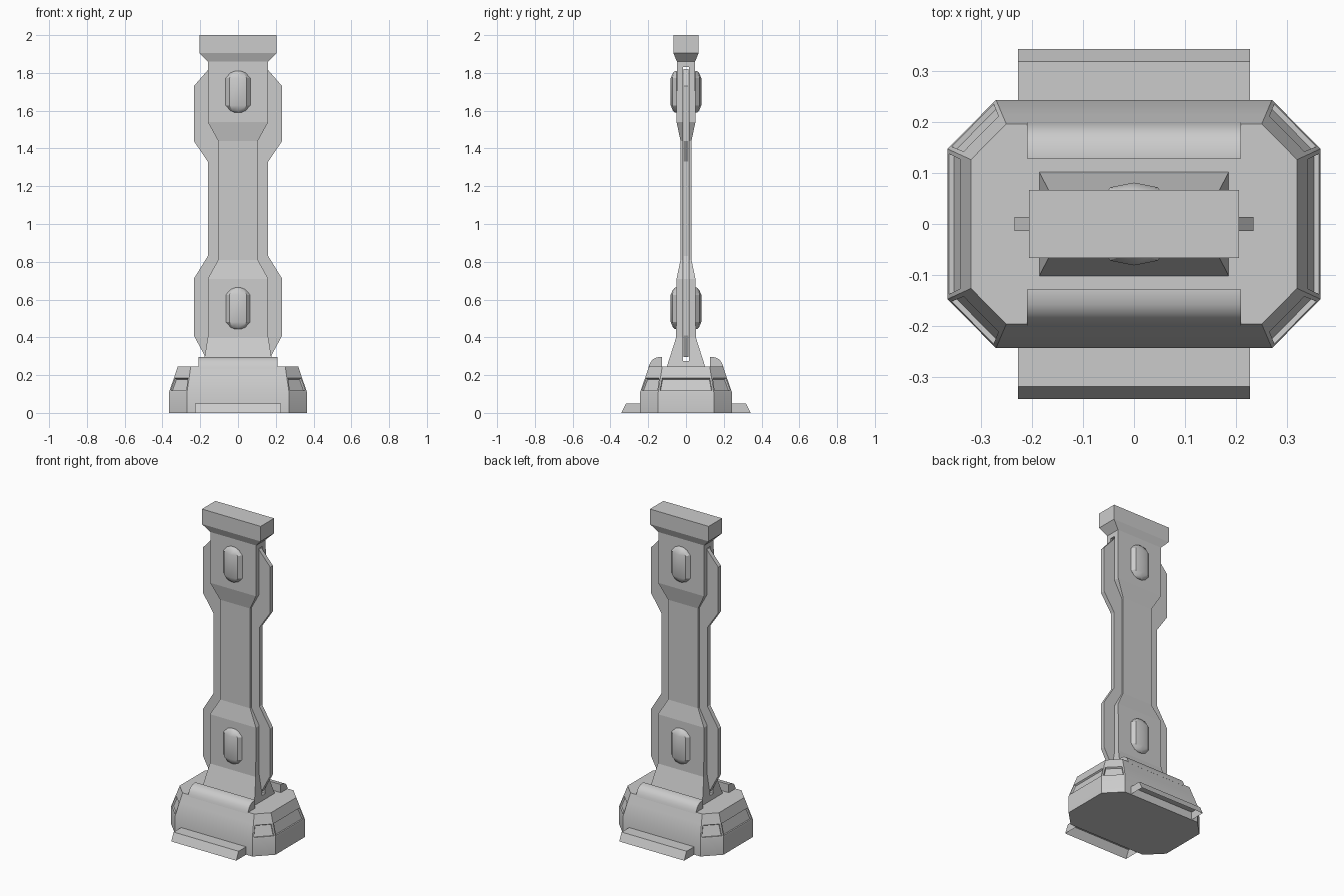
import bpy, bmesh, math

if "Cube" in bpy.data.objects:
    bpy.data.objects.remove(bpy.data.objects["Cube"])


def finish(bm, name, smooth=None):
    bmesh.ops.recalc_face_normals(bm, faces=bm.faces)
    me = bpy.data.meshes.new(name)
    bm.to_mesh(me)
    bm.free()
    ob = bpy.data.objects.new(name, me)
    bpy.context.collection.objects.link(ob)
    bpy.ops.object.select_all(action='DESELECT')
    bpy.context.view_layer.objects.active = ob
    ob.select_set(True)
    if smooth:
        bpy.ops.object.shade_smooth_by_angle(angle=math.radians(smooth))
    return ob


def loft(rings):
    """Closed skin through a list of equal-length point rings."""
    bm = bmesh.new()
    vs = [[bm.verts.new(p) for p in r] for r in rings]
    n = len(rings[0])
    for a, b in zip(vs, vs[1:]):
        for i in range(n):
            j = (i + 1) % n
            bm.faces.new((a[i], a[j], b[j], b[i]))
    bm.faces.new(vs[0][::-1])
    bm.faces.new(vs[-1])
    bmesh.ops.recalc_face_normals(bm, faces=bm.faces)
    return bm


def x_prism(profile, hx, sign=1):
    return loft([[(x, sign * y, z) for y, z in profile] for x in (-hx, hx)])


def rect(z, hx, hy):
    return [(hx, hy, z), (-hx, hy, z), (-hx, -hy, z), (hx, -hy, z)]


# Octagonal base with sunken panels on the end and corner slopes
def octagon(z, t):
    mix = lambda a, b: a + (b - a) * t
    ax, ay = mix(0.27, 0.25), mix(0.243, 0.196)
    bx, by = mix(0.365, 0.319), mix(0.147, 0.126)
    q = [(bx, by), (ax, ay)]
    pts = q + [(-x, y) for x, y in q[::-1]]
    pts += [(-x, -y) for x, y in pts]
    return [(x, y, z) for x, y in pts]


bm = loft([octagon(0, 0), octagon(0.11, 0), octagon(0.192, 0.61), octagon(0.245, 1)])
panels = [f for f in bm.faces
          if 0.12 < f.calc_center_median().z < 0.18 and abs(f.normal.x) > 0.3]
bmesh.ops.inset_individual(bm, faces=panels, thickness=0.012)
bmesh.ops.inset_individual(bm, faces=panels, thickness=0.004, depth=-0.01)
finish(bm, "base", 25)

# Rounded ridges and foot flanges, front and back
ridge = [(0.128, 0.235), (0.2, 0.235), (0.196, 0.25), (0.188, 0.268),
         (0.176, 0.283), (0.158, 0.293), (0.135, 0.297), (0.128, 0.297)]
flange = [(0.2, 0), (0.342, 0), (0.318, 0.05), (0.2, 0.05)]
for side, s in (("front", -1), ("back", 1)):
    finish(x_prism(ridge, 0.209, s), side + "_ridge", 30)
    bm = x_prism(flange, 0.227, s)
    under = [f for f in bm.faces if all(v.co.z < 0.001 for v in f.verts)]
    bmesh.ops.delete(bm, geom=under, context='FACES_ONLY')
    finish(bm, side + "_flange")

# Pillar core with head block and flared foot: (z, half width, half depth)
sections = [(0.24, 0.186, 0.103), (0.40, 0.16, 0.052), (0.71, 0.16, 0.05),
            (0.81, 0.105, 0.029), (1.44, 0.105, 0.029), (1.54, 0.16, 0.05),
            (1.86, 0.16, 0.048), (1.905, 0.205, 0.067), (2.0, 0.205, 0.067)]
core = finish(loft([rect(*s) for s in sections]), "pillar_core")

# Slot through the core that holds the fin
slot = finish(loft([rect(0.275, 0.4, 0.0165), rect(1.83, 0.4, 0.0165)]), "slot_cutter")
slot.hide_render = True
cut = core.modifiers.new("slot", 'BOOLEAN')
cut.operation, cut.solver, cut.object = 'DIFFERENCE', 'EXACT', slot
bpy.context.view_layer.objects.active = core
bpy.ops.object.modifier_apply(modifier=cut.name)
bpy.data.objects.remove(slot)

# Thin fin showing along both sides
fin = [(0.295, 0.172), (0.41, 0.234), (0.71, 0.234), (0.83, 0.16), (1.33, 0.16),
       (1.44, 0.234), (1.73, 0.234), (1.82, 0.155)]
finish(loft([rect(z, hx, 0.0135) for z, hx in fin]), "side_fin")

# Elongated studs on both faces
stud = [(-0.11, 0.25), (-0.1, 0.62), (-0.072, 1), (0.072, 1), (0.1, 0.62), (0.11, 0.25)]
for level, zc in (("lower", 0.553), ("upper", 1.70)):
    for side, s in (("front", -1), ("back", 1)):
        rings = [[(0.065 * r * math.cos(k * math.pi / 4),
                   s * 0.05 + 0.031 * r * math.sin(k * math.pi / 4), zc + dz)
                  for k in range(8)] for dz, r in stud]
        finish(loft(rings), f"{level}_{side}_stud", 30)
